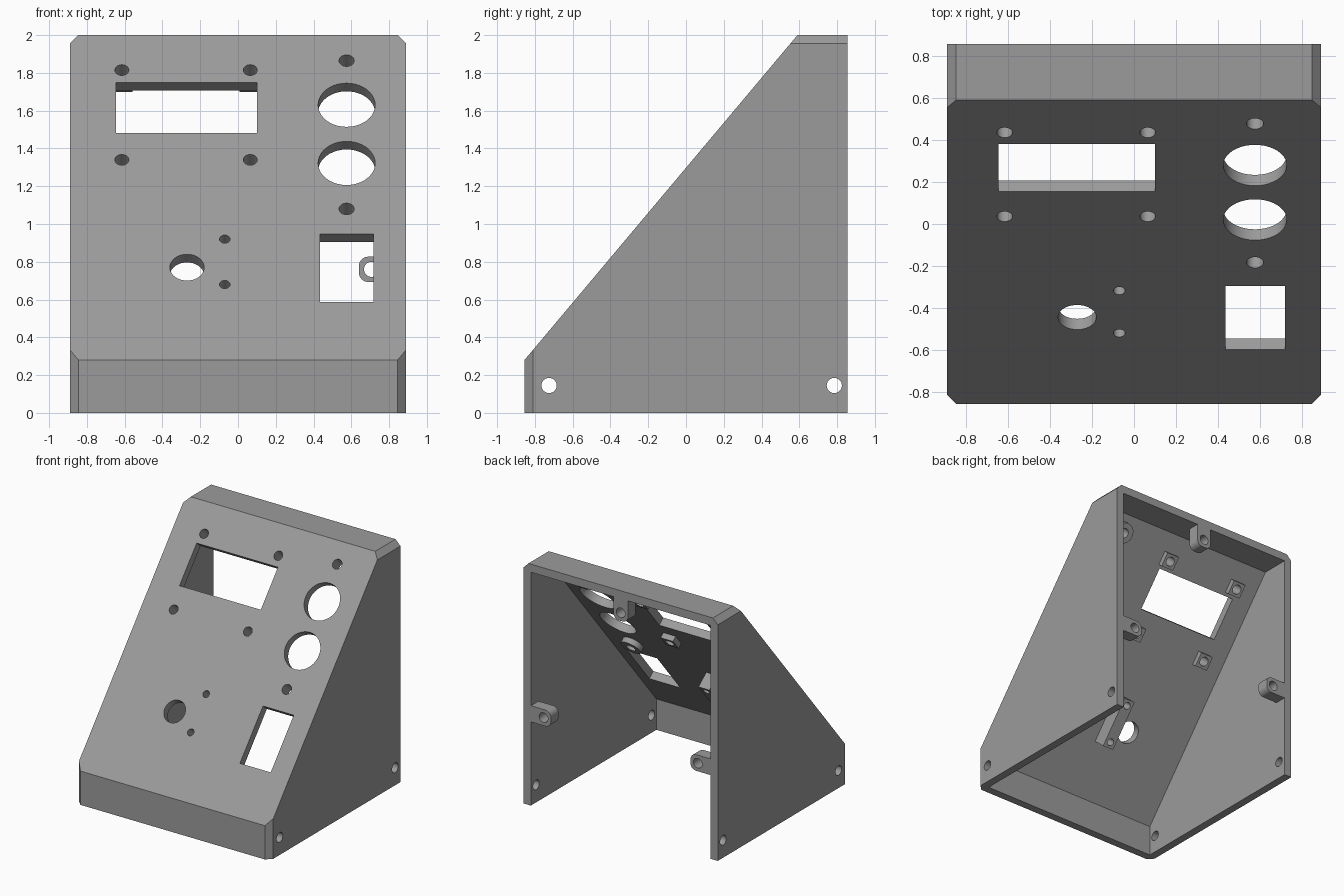
import bpy, bmesh, math
from mathutils import Matrix, Vector

if "Cube" in bpy.data.objects:
    bpy.data.objects.remove(bpy.data.objects["Cube"])

W, D, H = 0.89, 0.855, 2.0      # half width, half depth, height
LIP, TOP_Y = 0.28, 0.59         # front lip height, front edge of the top
T, CH = 0.067, 0.045            # wall thickness, chamfer
RUN, RISE = TOP_Y + D, H - LIP
TILT = math.atan2(RISE, RUN)
NORMAL = Vector((0, -math.sin(TILT), math.cos(TILT)))

grey = bpy.data.materials.new("grey plastic")
grey.diffuse_color = (0.33, 0.33, 0.33, 1)
grey.use_nodes = True
grey.node_tree.nodes["Principled BSDF"].inputs["Base Color"].default_value = grey.diffuse_color


def finish(name, bm):
    bmesh.ops.recalc_face_normals(bm, faces=bm.faces)
    me = bpy.data.meshes.new(name)
    bm.to_mesh(me)
    bm.free()
    me.materials.append(grey)
    ob = bpy.data.objects.new(name, me)
    bpy.context.collection.objects.link(ob)
    return ob


def prism(name, points, vec, chamfers=()):
    """Extrude a flat polygon, then slice off corners with planes."""
    bm = bmesh.new()
    face = bm.faces.new([bm.verts.new(p) for p in points])
    ext = bmesh.ops.extrude_face_region(bm, geom=[face])
    bmesh.ops.translate(bm, vec=vec, verts=[v for v in ext["geom"] if isinstance(v, bmesh.types.BMVert)])
    for co, no in chamfers:
        geom = bm.verts[:] + bm.edges[:] + bm.faces[:]
        cut = bmesh.ops.bisect_plane(bm, geom=geom, plane_co=co, plane_no=no, clear_outer=True)
        edges = [e for e in cut["geom_cut"] if isinstance(e, bmesh.types.BMEdge)]
        bmesh.ops.contextual_create(bm, geom=edges)
    return finish(name, bm)


def on_panel(x, z):
    """Frame on the sloped panel: local Y runs up the slope, Z points out."""
    y = -D + (z - LIP) * RUN / RISE
    return Matrix.Translation((x, y, z)) @ Matrix.Rotation(TILT, 4, 'X')


def cylinder(name, frame, r, z0, z1):
    bm = bmesh.new()
    bmesh.ops.create_cone(bm, cap_ends=True, segments=40, radius1=r, radius2=r, depth=z1 - z0,
                          matrix=frame @ Matrix.Translation((0, 0, (z0 + z1) / 2)))
    return finish(name, bm)


def block(name, frame, sx, sy, z0, z1):
    bm = bmesh.new()
    bmesh.ops.create_cube(bm, size=1, matrix=frame @ Matrix.Translation((0, 0, (z0 + z1) / 2))
                          @ Matrix.Diagonal((sx, sy, z1 - z0, 1)))
    return finish(name, bm)


def cut(target, cutters):
    bpy.context.view_layer.objects.active = target
    for c in cutters:
        m = target.modifiers.new("cut", 'BOOLEAN')
        m.operation, m.solver, m.object = 'DIFFERENCE', 'EXACT', c
        bpy.ops.object.modifier_apply(modifier=m.name)


def remove(obs):
    for ob in obs:
        bpy.data.objects.remove(ob)


# Outer body with chamfered front corners and top edges
outline = [(-D, 0), (D, 0), (D, H), (TOP_Y, H), (-D, LIP)]
chamfers = []
for s in (1, -1):
    chamfers += [((s * W, 0, H - CH), (s, 0, 1)), ((s * W, -D + CH, 0), (s, -1, 0))]
body = prism("enclosure", [(-W, y, z) for y, z in outline], (2 * W, 0, 0), chamfers)

# Cavity, open at the back and underneath
slope = RISE / RUN


def inner_z(y):
    return LIP + (y + D) * slope - T / math.cos(TILT)


yi, zi = -D + T, H - T
y_top = -D + (zi + T / math.cos(TILT) - LIP) / slope
inside = [(yi, -0.2), (D + 0.2, -0.2), (D + 0.2, zi), (y_top, zi), (yi, inner_z(yi))]
cavity = prism("cavity", [(-W + T, y, z) for y, z in inside], (2 * (W - T), 0, 0))
cut(body, [cavity])
remove([cavity])

# Panel openings: display, switch, two sensor eyes, knob
openings = []
for x0, x1, z0, z1 in ((-0.645, 0.1, 1.483, 1.75), (0.435, 0.717, 0.588, 0.947)):
    frame = on_panel((x0 + x1) / 2, (z0 + z1) / 2)
    openings.append(block("opening", frame, x1 - x0, (z1 - z0) / math.sin(TILT), -0.2, 0.1))
for x, z, r in ((0.575, 1.63, 0.151), (0.575, 1.322, 0.151), (-0.27, 0.77, 0.091)):
    openings.append(cylinder("opening", on_panel(x, z), r, -0.2, 0.1))
# Base screw holes through both side walls
for y in (-0.725, 0.785):
    frame = Matrix.Translation((0, y, 0.145)) @ Matrix.Rotation(math.pi / 2, 4, 'Y')
    openings.append(cylinder("opening", frame, 0.04, -1.2, 1.2))
cut(body, openings)
remove(openings)

# Screw posts behind the panel, each drilled through together with the panel
display = [(x, z) for x in (-0.615, 0.065) for z in (1.34, 1.815)]
for x, z in display:
    post = block("display_post", on_panel(x, z), 0.115, 0.115, -T - 0.045, -T)
    drill = cylinder("drill", on_panel(x, z), 0.037, -0.3, 0.1)
    cut(post, [drill])
    cut(body, [drill])
    remove([drill])
for z in (1.08, 1.865):
    post = cylinder("sensor_post", on_panel(0.575, z), 0.085, -T - 0.045, -T)
    drill = cylinder("drill", on_panel(0.575, z), 0.04, -0.3, 0.1)
    cut(post, [drill])
    cut(body, [drill])
    remove([drill])
bar = block("knob_bracket", on_panel(-0.07, 0.8), 0.1, 0.41, -T - 0.13, -T)
for z in (0.68, 0.92):
    drill = cylinder("drill", on_panel(-0.07, z), 0.028, -0.3, 0.1)
    cut(bar, [drill])
    cut(body, [drill])
    remove([drill])

# Rounded screw tabs for the back cover: both sides and the top
LEN, HW, R = 0.183, 0.067, 0.05
shape = [(0, -HW)]
for cy, a0 in ((-HW + R, -90), (HW - R, 0)):
    for i in range(9):
        a = math.radians(a0 + i * 11.25)
        shape.append((LEN - R + R * math.cos(a), cy + R * math.sin(a)))
shape.append((0, HW))
tabs = (("right_tab", (W - T, 0.76), (-1, 0)), ("left_tab", (-W + T, 0.76), (1, 0)),
        ("top_tab", (0, H - T), (0, -1)))
for name, (x, z), (ux, uz) in tabs:
    pts = [(x + u * ux - v * uz, D, z + u * uz + v * ux) for u, v in shape]
    tab = prism(name, pts, (0, -0.1, 0))
    c = LEN - HW
    frame = Matrix.Translation((x + c * ux, D, z + c * uz)) @ Matrix.Rotation(math.pi / 2, 4, 'X')
    drill = cylinder("drill", frame, 0.04, -0.2, 0.2)
    cut(tab, [drill])
    remove([drill])

# Smooth round walls, keep hard edges sharp
for ob in bpy.data.objects:
    ob.select_set(True)
bpy.context.view_layer.objects.active = body
bpy.ops.object.shade_smooth_by_angle(angle=math.radians(30))
